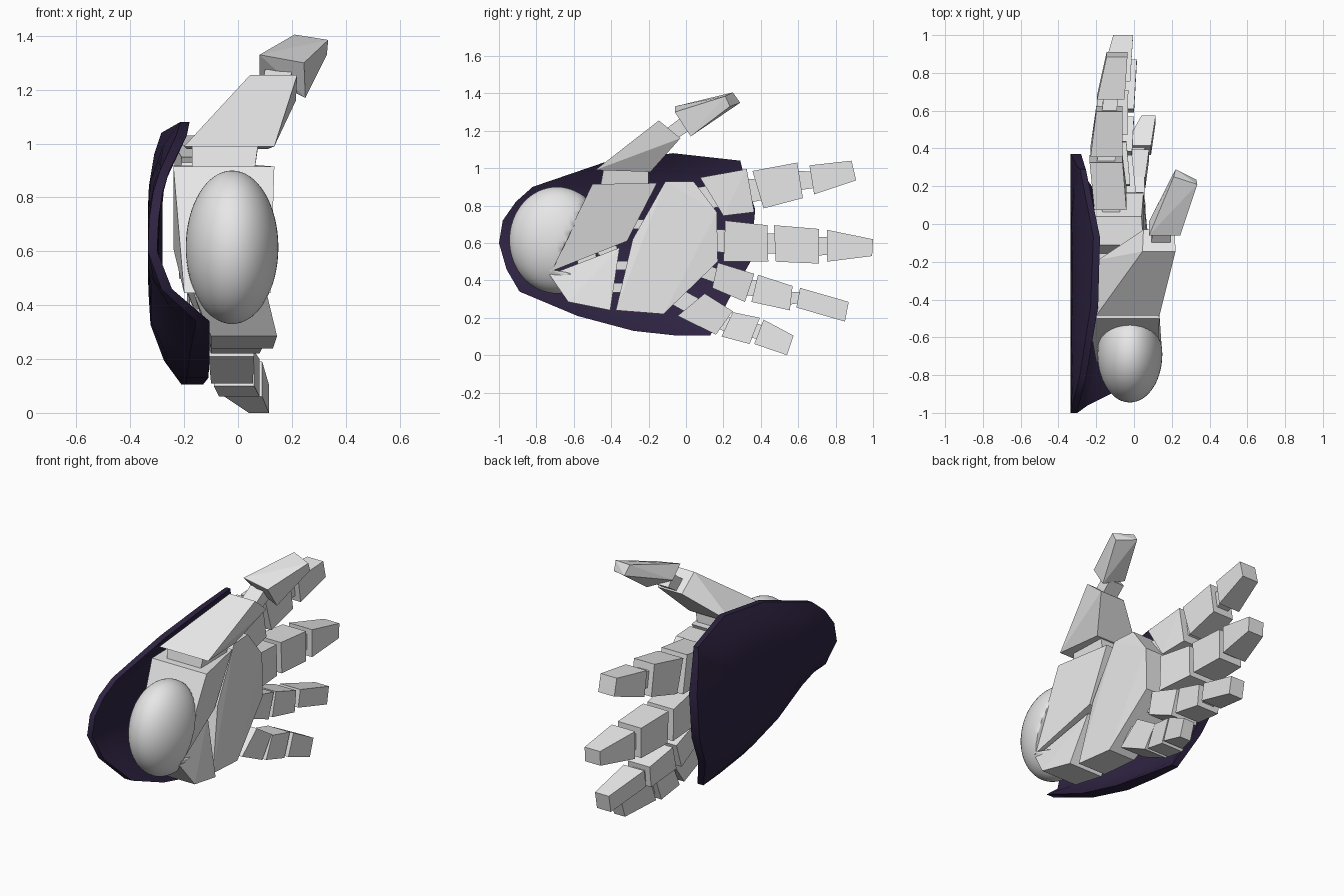
import bpy, bmesh, math
from mathutils import Vector

if "Cube" in bpy.data.objects:
    bpy.data.objects.remove(bpy.data.objects["Cube"])


def material(name, rgb):
    m = bpy.data.materials.new(name)
    m.diffuse_color = (*rgb, 1)
    m.use_nodes = True
    m.node_tree.nodes["Principled BSDF"].inputs["Base Color"].default_value = m.diffuse_color
    return m


GREY = material("light_grey", (0.8, 0.8, 0.8))
PURPLE = material("dark_purple", (0.028, 0.017, 0.055))


def add_object(name, bm, mat):
    mesh = bpy.data.meshes.new(name)
    bm.to_mesh(mesh)
    bm.free()
    mesh.materials.append(mat)
    ob = bpy.data.objects.new(name, mesh)
    bpy.context.collection.objects.link(ob)
    return ob


def smooth(ob, degrees):
    bpy.ops.object.select_all(action='DESELECT')
    ob.select_set(True)
    bpy.context.view_layer.objects.active = ob
    bpy.ops.object.shade_smooth_by_angle(angle=math.radians(degrees))


def block(name, points):
    """Convex faceted block around the given corners."""
    bm = bmesh.new()
    for p in points:
        bm.verts.new(p)
    bmesh.ops.convex_hull(bm, input=bm.verts[:])
    bmesh.ops.dissolve_limit(bm, angle_limit=math.radians(2),
                             verts=bm.verts[:], edges=bm.edges[:])
    bmesh.ops.recalc_face_normals(bm, faces=bm.faces[:])
    return add_object(name, bm, GREY)


def slab(name, corners):
    """Corners are (y, z, back x, front x)."""
    return block(name, [(x, y, z) for y, z, b, f in corners for x in (b, f)])


def joint(name, ring_a, ring_b, scale=0.55):
    """Narrow peg joining two end faces."""
    pts = []
    for ring, other in ((ring_a, ring_b), (ring_b, ring_a)):
        c = sum(ring, Vector()) / 4
        oc = sum(other, Vector()) / 4
        push = (c - oc).normalized() * 0.02
        pts += [c + (p - c) * scale + push for p in ring]
    block(name, pts)


def finger(name, segments):
    """Segment: near top, far top, far bottom, near bottom (y, z), near x pair, far x pair."""
    last = None
    for i, (nt, ft, fb, nb, nx, fx) in enumerate(segments):
        near = [Vector((x, *p)) for p in (nt, nb) for x in nx]
        far = [Vector((x, *p)) for p in (ft, fb) for x in fx]
        block(f"{name}_segment_{i + 1}", near + far)
        if last is None:
            # knuckle reaches back into the palm
            back = (sum(near, Vector()) - sum(far, Vector())) / 4
            last = [p + back.normalized() * 0.08 for p in near]
        joint(f"{name}_joint_{i + 1}", last, near)
        last = far


# Palm: thumb side, heel wedge and main plate
slab("thumb_side_palm", [(-.50, .915, -.24, .135), (-.155, .92, -.24, .07),
                         (-.315, .61, -.24, .06), (-.73, .445, -.2, .12)])
slab("heel_wedge", [(-.73, .43, -.16, .11), (-.355, .575, -.2, .04),
                    (-.405, .24, -.1, .13), (-.63, .285, -.1, .145)])
slab("main_palm", [(-.11, .93, -.21, .05), (.04, .93, -.21, .04),
                   (.165, .765, -.21, .05), (.17, .5, -.21, .05),
                   (-.12, .22, -.1, .08), (-.375, .24, -.1, .09),
                   (-.285, .62, -.22, .06)])

# Small links bridging the gaps between the palm pieces
for i, (y, z) in enumerate([(-.53, .515), (-.42, .56), (-.36, .48),
                            (-.37, .36), (-.27, .70)]):
    slab(f"palm_link_{i + 1}", [(y + a, z + b, -.16, -.04)
                                for a in (-.05, .05) for b in (-.025, .025)])

# Wrist ball, flattened where it seats against the sloping palm
bm = bmesh.new()
bmesh.ops.create_uvsphere(bm, u_segments=48, v_segments=32, radius=1)
for v in bm.verts:
    x, y, z = v.co
    x, y, z = -.022 + .172 * x, -.69 + .255 * y, .615 + .285 * z
    depth = (y + .5) * .898 - (z - .915) * .44
    if z > .44 and depth > .01:
        y -= (depth - .01) / .898
    v.co = (x, y, z)
smooth(add_object("wrist_ball", bm, GREY), 50)

# Fingers
finger("index_finger", [
    ((.075, .95), (.325, .995), (.365, .765), (.2, .745), (-.21, -.04), (-.235, -.06)),
    ((.355, .985), (.595, 1.03), (.625, .84), (.415, .785), (-.23, -.06), (-.2, -.06)),
    ((.66, 1.015), (.885, 1.04), (.91, .935), (.685, .86), (-.195, -.05), (-.145, -.035))])
finger("middle_finger", [
    ((.21, .72), (.435, .695), (.44, .5), (.2, .5), (-.2, -.02), (-.22, -.04)),
    ((.47, .695), (.71, .675), (.71, .49), (.48, .5), (-.21, -.035), (-.19, -.03)),
    ((.755, .67), (1, .62), (.995, .53), (.755, .5), (-.18, -.02), (-.11, -.005))])
finger("ring_finger", [
    ((.17, .495), (.365, .435), (.315, .285), (.14, .36), (-.18, .01), (-.19, -.01)),
    ((.385, .43), (.57, .37), (.555, .24), (.35, .285), (-.18, -.01), (-.15, 0)),
    ((.61, .36), (.87, .285), (.85, .18), (.59, .255), (-.14, 0), (-.08, .015))])
finger("little_finger", [
    ((.1, .33), (.25, .235), (.16, .11), (-.045, .21), (-.11, .06), (-.1, .055)),
    ((.25, .23), (.395, .2), (.34, .06), (.19, .1), (-.09, .06), (-.07, .08)),
    ((.415, .19), (.575, .105), (.54, 0), (.365, .06), (-.05, .09), (.04, .115))])

# Thumb: neck, base, joint and tip
slab("thumb_neck", [(-.46, .89, -.17, .06), (-.2, .89, -.17, .06),
                    (-.2, .99, -.17, .075), (-.44, 1.0, -.17, .075)])
slab("thumb_base", [(-.485, .99, -.2, .135), (-.19, .98, -.19, .11),
                    (-.145, 1.255, .045, .22), (-.03, 1.16, .05, .215)])
slab("thumb_joint", [(-.12, 1.2, .09, .19), (-.06, 1.15, .09, .19),
                     (-.02, 1.275, .1, .2), (.03, 1.21, .1, .2)])
block("thumb_tip", [(.08, -.06, 1.33), (.245, -.06, 1.3),
                    (.08, .015, 1.255), (.25, .025, 1.17),
                    (.21, .25, 1.405), (.335, .21, 1.385),
                    (.22, .29, 1.35), (.33, .235, 1.33)])

# Curved guard over the back of the hand: rim as (outer x, inner x, y, z)
rim = [(-.335, -.30, -1, .6), (-.33, -.295, -.98, .72), (-.315, -.28, -.91, .82),
       (-.29, -.255, -.82, .9), (-.23, -.19, -.44, 1.03), (-.215, -.18, -.07, 1.08),
       (-.285, -.255, .29, 1.04), (-.30, -.26, .305, .98), (-.335, -.28, .37, .78),
       (-.335, -.28, .345, .5), (-.295, -.245, .23, .3), (-.21, -.17, .13, .105),
       (-.195, -.13, -.05, .105), (-.19, -.11, -.28, .13), (-.18, -.105, -.58, .21),
       (-.155, -.105, -.89, .34), (-.285, -.245, -.96, .46)]
n = len(rim)
bm = bmesh.new()


def shell(side, mid_x, flip):
    """One skin of the guard, from the rim to its flat middle."""
    rings = []
    for s, bend in ((1, 1), (.82, .48), (.55, .08)):
        rings.append([bm.verts.new((mid_x + (p[side] - mid_x) * bend,
                                    -.3 + (p[2] + .3) * s, .6 + (p[3] - .6) * s))
                      for p in rim])
    centre = bm.verts.new((mid_x, -.3, .6))
    for i in range(n):
        j = (i + 1) % n
        faces = [(a[i], a[j], b[j], b[i]) for a, b in zip(rings, rings[1:])]
        faces.append((rings[-1][i], rings[-1][j], centre))
        for f in faces:
            bm.faces.new(f[::-1] if flip else f)
    return rings[0]


outer = shell(0, -.335, False)
inner = shell(1, -.295, True)
for i in range(n):
    j = (i + 1) % n
    bm.faces.new((outer[j], outer[i], inner[i], inner[j]))
smooth(add_object("back_guard", bm, PURPLE), 40)
